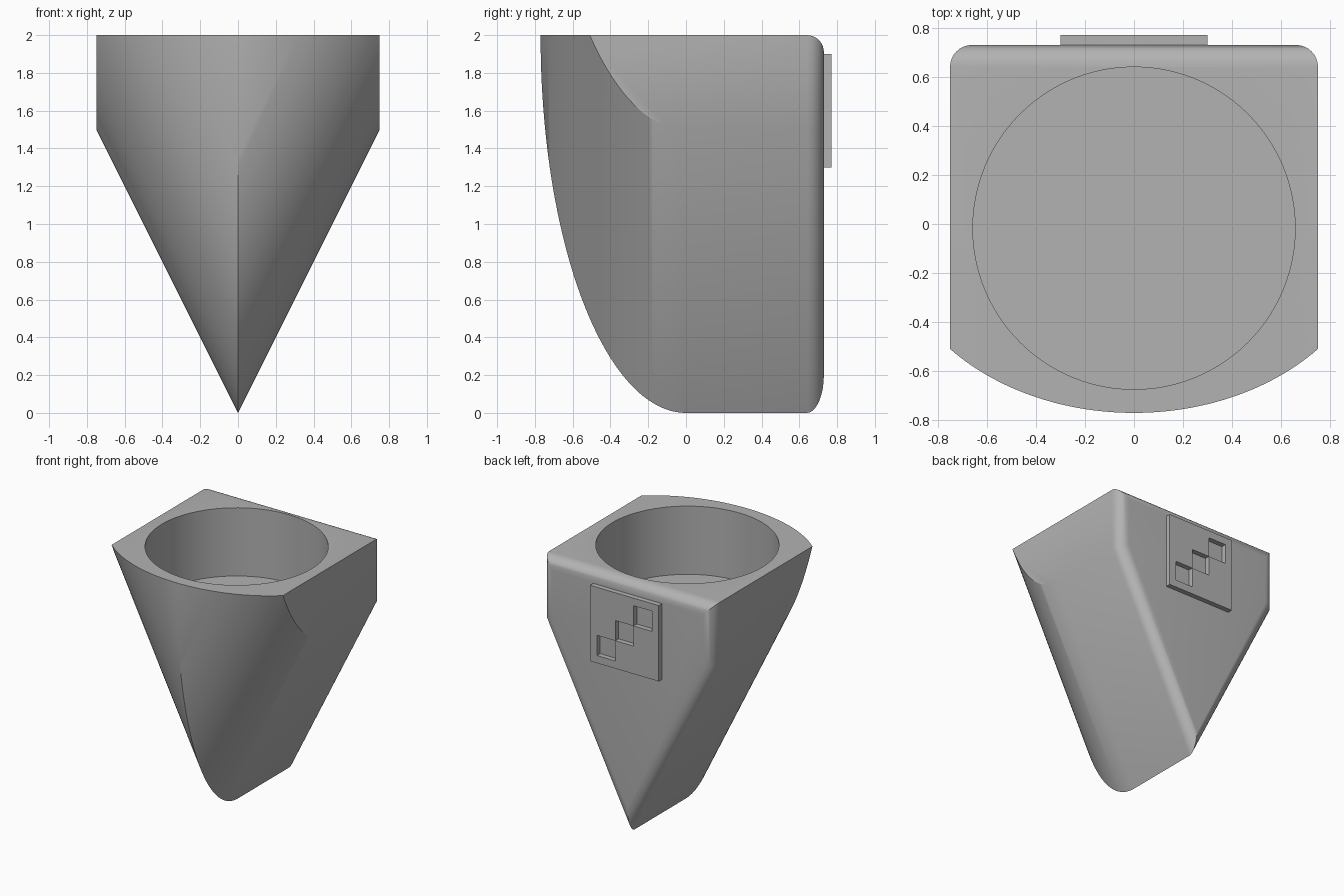
import bpy, bmesh, math

HALF_W, BACK, FRONT, TOP = 0.75, 0.73, -0.77, 2.0
SLOPE = 2.0          # rise of the keel sides per unit of width
HOLE_R, HOLE_Y, HOLE_FLOOR = 0.657, -0.017, 1.46

if "Cube" in bpy.data.objects:
    bpy.data.objects.remove(bpy.data.objects["Cube"])

grey = bpy.data.materials.new("plain grey")
grey.use_nodes = True
COLOUR = (0.45, 0.45, 0.45, 1)
grey.diffuse_color = COLOUR
grey.node_tree.nodes["Principled BSDF"].inputs["Base Color"].default_value = COLOUR


def finish(bm, name):
    bmesh.ops.recalc_face_normals(bm, faces=bm.faces[:])
    mesh = bpy.data.meshes.new(name)
    bm.to_mesh(mesh)
    bm.free()
    mesh.materials.append(grey)
    obj = bpy.data.objects.new(name, mesh)
    bpy.context.collection.objects.link(obj)
    return obj


def activate(obj):
    bpy.ops.object.select_all(action='DESELECT')
    obj.select_set(True)
    bpy.context.view_layer.objects.active = obj


# Body: elliptical side profile swept up both arms of a V, cut flat on top
STEPS = 48
profile = [(FRONT * math.sin(a), TOP * (1 - math.cos(a)))
           for a in (math.pi / 2 * i / STEPS for i in range(STEPS + 1))]
profile += [(FRONT, TOP + 0.2), (BACK, TOP + 0.2), (BACK, 0)]
bm = bmesh.new()
rings = [[bm.verts.new((x, y, z + SLOPE * abs(x))) for y, z in profile]
         for x in (-HALF_W, 0, HALF_W)]
for a, b in zip(rings, rings[1:]):
    for i in range(len(a)):
        j = (i + 1) % len(a)
        bm.faces.new((a[i], a[j], b[j], b[i]))
bm.faces.new(rings[0])
bm.faces.new(rings[-1])
bmesh.ops.recalc_face_normals(bm, faces=bm.faces[:])
cut = bmesh.ops.bisect_plane(bm, geom=bm.verts[:] + bm.edges[:] + bm.faces[:],
                             plane_co=(0, 0, TOP), plane_no=(0, 0, 1), clear_outer=True)
rim = [e for e in cut["geom_cut"] if isinstance(e, bmesh.types.BMEdge)]
bmesh.ops.contextual_create(bm, geom=rim)


# Rounded border of the back face
def on_back(edge):
    return all(abs(v.co.y - BACK) < 1e-4 for v in edge.verts)


seam = [e for e in bm.edges if on_back(e) and all(abs(v.co.x) < 1e-4 for v in e.verts)]
bmesh.ops.dissolve_edges(bm, edges=seam, use_verts=True)
bmesh.ops.bevel(bm, geom=[e for e in bm.edges if on_back(e)], offset=0.09,
                segments=8, profile=0.5, affect='EDGES')
body = finish(bm, "body")

# Round pocket in the top
bpy.ops.mesh.primitive_cylinder_add(vertices=96, radius=HOLE_R, depth=1,
                                    location=(0, HOLE_Y, HOLE_FLOOR + 0.5))
cutter = bpy.context.object
cutter.name = "pocket_cutter"
cutter.hide_render = True
pocket = body.modifiers.new("pocket", 'BOOLEAN')
pocket.object = cutter
pocket.operation = 'DIFFERENCE'
pocket.solver = 'EXACT'
activate(body)
bpy.ops.object.modifier_apply(modifier="pocket")
bpy.data.objects.remove(cutter)
activate(body)
bpy.ops.object.shade_smooth_by_angle(angle=math.radians(30))

# Back plate: square with a diagonal stair of three square openings
stops = [-0.3, -0.24, -0.08, 0.08, 0.24, 0.3]
MID_Z, N = 1.6, len(stops)
bm = bmesh.new()
grid = [[bm.verts.new((-u, BACK, MID_Z + w)) for w in stops] for u in stops]
for i in range(N - 1):
    for j in range(N - 1):
        if i == j and 0 < i < N - 2:
            continue
        bm.faces.new((grid[i][j], grid[i + 1][j], grid[i + 1][j + 1], grid[i][j + 1]))
raised = bmesh.ops.extrude_face_region(bm, geom=bm.faces[:], use_keep_orig=True)
bmesh.ops.translate(bm, vec=(0, 0.04, 0),
                    verts=[v for v in raised["geom"] if isinstance(v, bmesh.types.BMVert)])
finish(bm, "back_plate")
